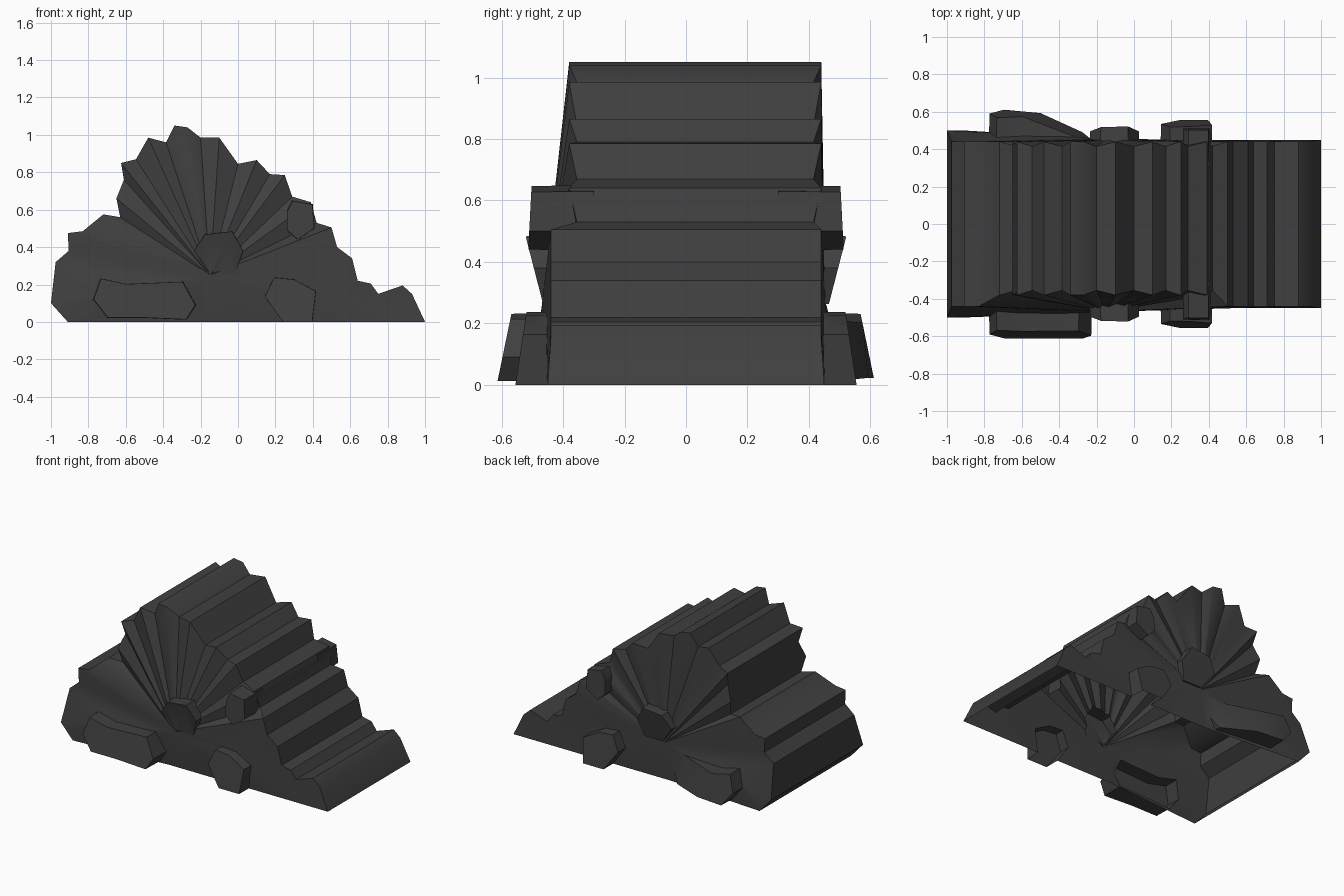
import bpy
import bmesh

cube = bpy.data.objects.get("Cube")
if cube:
    bpy.data.objects.remove(cube)

stone = bpy.data.materials.new("dark_stone")
stone.use_nodes = True
COLOR = (0.05, 0.05, 0.05, 1)
stone.diffuse_color = COLOR
bsdf = stone.node_tree.nodes["Principled BSDF"]
bsdf.inputs["Base Color"].default_value = COLOR
bsdf.inputs["Roughness"].default_value = 0.9


def make_object(name, bm):
    bmesh.ops.recalc_face_normals(bm, faces=bm.faces[:])
    mesh = bpy.data.meshes.new(name)
    bm.to_mesh(mesh)
    bm.free()
    mesh.materials.append(stone)
    obj = bpy.data.objects.new(name, mesh)
    bpy.context.collection.objects.link(obj)
    return obj


# Jagged outline of the heap, from the low left over the peak to the tail
OUTLINE = [(-.91, 0), (-1, .1), (-.975, .32), (-.905, .38), (-.91, .475),
           (-.83, .485), (-.72, .575), (-.63, .56), (-.65, .66), (-.61, .76),
           (-.625, .85), (-.545, .87), (-.48, .985), (-.385, .96), (-.34, 1.05),
           (-.27, 1.04), (-.2, .985), (-.1, .985), (0, .845), (.1, .865),
           (.17, .79), (.25, .785), (.29, .67), (.39, .64), (.42, .53),
           (.5, .505), (.53, .4), (.61, .34), (.64, .22), (.71, .205),
           (.75, .15), (.88, .195), (.93, .15), (1, 0), (.45, 0), (-.2, 0)]
TAIL_START = OUTLINE.index((.64, .22))
TAIL_END = OUTLINE.index((.45, 0))


def rim_depth(i, side):
    """Distance of an outline point from the middle plane."""
    x, z = OUTLINE[i]
    if z <= .1 and x < -.6:
        return .5
    if z == 0:
        return .45
    depth = .38 if side < 0 and z > .5 and x < .45 else .44
    (ax, az), (bx, bz) = OUTLINE[i - 1], OUTLINE[(i + 1) % len(OUTLINE)]
    notch = (x - ax) * (bz - z) - (z - az) * (bx - x) > 0
    return depth - .025 if notch and z > .5 else depth


# Heap: terraced sides, and end walls fanned around two hubs
bm = bmesh.new()
count = len(OUTLINE)
rims = []
for side, hub_depth in ((-1, .47), (1, .455)):
    rim = [bm.verts.new((x, side * rim_depth(i, side), z))
           for i, (x, z) in enumerate(OUTLINE)]
    rims.append(rim)
    main_hub = bm.verts.new((-.15, side * hub_depth, .25))
    tail_hub = bm.verts.new((.7, side * .445, .06))
    for i in range(count):
        hub = tail_hub if TAIL_START <= i < TAIL_END else main_hub
        bm.faces.new((hub, rim[i], rim[(i + 1) % count]))
    bm.faces.new((main_hub, rim[TAIL_START], tail_hub))
    bm.faces.new((main_hub, tail_hub, rim[TAIL_END]))
for i in range(count):
    j = (i + 1) % count
    if OUTLINE[i][1] or OUTLINE[j][1]:
        bm.faces.new((rims[0][i], rims[0][j], rims[1][j], rims[1][i]))
base = [i for i in range(count) if OUTLINE[i][1] == 0]
base = base[1:] + base[:1]
for i, j in zip(base, base[1:]):
    bm.faces.new((rims[0][i], rims[0][j], rims[1][j], rims[1][i]))
heap = make_object("rubble_heap", bm)


def add_stone(name, points, side, reach, slope, bend=None):
    """Stone standing out of an end wall; its cap leans with height."""
    bm = bmesh.new()
    cx = sum(p[0] for p in points) / len(points)
    cz = sum(p[1] for p in points) / len(points)
    inner, outer = [], []
    for x, z in points:
        y = reach + slope * z
        if bend is not None:
            y -= .45 * max(0, x - bend)
        inner.append(bm.verts.new((x, side * .3, z)))
        ox = cx + (x - cx) * .97
        oz = cz + (z - cz) * .97 if z > 0 else z
        outer.append(bm.verts.new((ox, side * y, oz)))
    bm.faces.new(inner)
    bm.faces.new(outer)
    for i in range(len(points)):
        j = (i + 1) % len(points)
        bm.faces.new((inner[i], inner[j], outer[j], outer[i]))
    bmesh.ops.triangulate(bm, faces=bm.faces[:])
    return make_object(name, bm)


LONG = [(-.78, .12), (-.74, .235), (-.6, .205), (-.29, .217), (-.22, .09),
        (-.27, .01), (-.5, .02), (-.7, .02)]
CORNER = [(.14, .135), (.19, .24), (.3, .23), (.42, .165), (.4, 0), (.24, 0)]
MIDDLE = [(-.24, .38), (-.18, .47), (-.03, .487), (.03, .38), (-.01, .26),
          (-.15, .26)]
UPPER = [(.26, .59), (.29, .65), (.4, .63), (.41, .5), (.32, .437), (.26, .49)]

stones = []
for side, label in ((-1, "front"), (1, "back")):
    stones += [
        add_stone(label + "_long_stone", LONG, side, .615, -.2,
                  -.54 if side > 0 else None),
        add_stone(label + "_corner_stone", CORNER, side, .555, -.15),
        add_stone(label + "_middle_stone", MIDDLE, side, .4, .25),
        add_stone(label + "_upper_stone", UPPER, side, .535, -.05)]

# Merge the stones into the heap
bpy.context.view_layer.objects.active = heap
heap.select_set(True)
for rock in stones:
    mod = heap.modifiers.new("merge", 'BOOLEAN')
    mod.operation = 'UNION'
    mod.solver = 'EXACT'
    mod.object = rock
    bpy.ops.object.modifier_apply(modifier=mod.name)
    bpy.data.objects.remove(rock)

# Open the underside, leaving a hollow shell
bm = bmesh.new()
bm.from_mesh(heap.data)
under = [f for f in bm.faces if all(v.co.z < .002 for v in f.verts)]
bmesh.ops.delete(bm, geom=under, context='FACES')
bm.to_mesh(heap.data)
bm.free()
bpy.ops.object.shade_smooth_by_angle(angle=.6)
